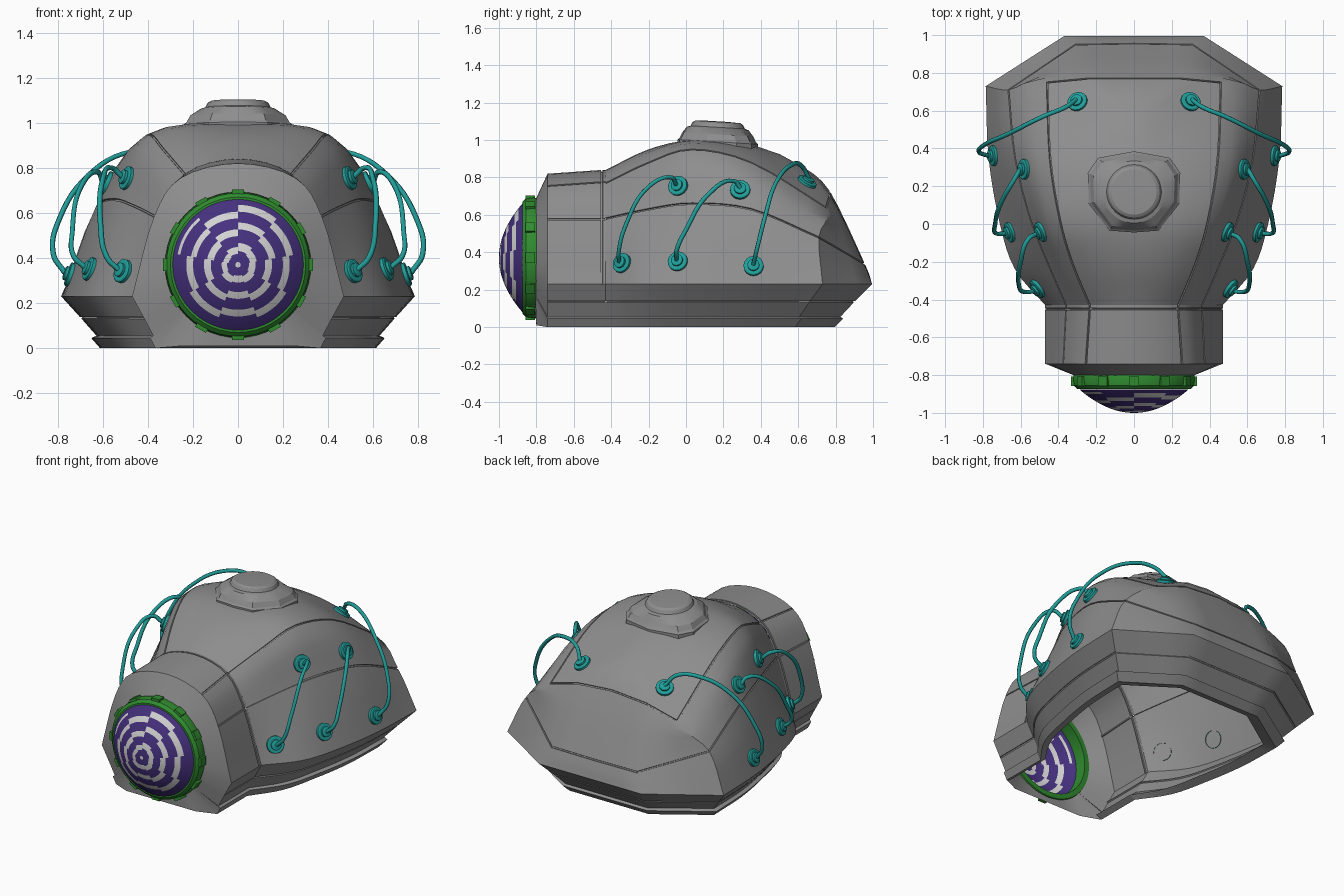
import bpy, bmesh, math
from mathutils import Vector
from mathutils.bvhtree import BVHTree

if "Cube" in bpy.data.objects:
    bpy.data.objects.remove(bpy.data.objects["Cube"])


def material(name, rgb):
    m = bpy.data.materials.new(name)
    m.use_nodes = True
    m.diffuse_color = (*rgb, 1)
    m.node_tree.nodes["Principled BSDF"].inputs["Base Color"].default_value = (*rgb, 1)
    return m


GREY = material("grey_metal", (0.27, 0.27, 0.27))
GREEN = material("green", (0.03, 0.26, 0.03))
PURPLE = material("purple", (0.06, 0.03, 0.21))
WHITE = material("pale_grey", (0.65, 0.65, 0.65))
TEAL = material("teal", (0.015, 0.34, 0.32))


def finish(name, bm, *mats, angle=30):
    me = bpy.data.meshes.new(name)
    bm.to_mesh(me)
    bm.free()
    for m in mats:
        me.materials.append(m)
    me.shade_smooth()
    me.set_sharp_from_angle(angle=math.radians(angle))
    ob = bpy.data.objects.new(name, me)
    bpy.context.collection.objects.link(ob)
    return ob


def spline(a, b, c, d, t):
    return 0.5 * (2 * b + (c - a) * t + (2 * a - 5 * b + 4 * c - d) * t * t
                  + (3 * b - a - 3 * c + d) * t ** 3)


def smooth_path(pts, n, before, after):
    p = [before, *pts, after]
    out = [spline(*p[i:i + 4], k / n) for i in range(len(pts) - 1) for k in range(n)]
    return out + [pts[-1]]


def section(ctrl):
    """Half arch from the under-flange, over the rim, up to the spine."""
    rim, mid, upper, spine = ctrl
    arch = smooth_path(ctrl, 4, 2 * rim - mid, Vector((-upper.x, upper.y, upper.z)))

    def inset(sx, sy, z):
        return Vector((rim.x * sx, rim.y * (sy if rim.y > 0 else 1), z))
    return [inset(.7, .74, .02), inset(.78, .8, 0), inset(.83, .845, .045),
            inset(.8, .83, .055), inset(.89, .905, .135)] + arch


SKIRT_ROW, MID_ROW, UPPER_ROW = 4, 9, 13


def loft(name, stations, groove_rows=(), groove_stations=()):
    """Skin half sections on both sides, then sink the panel grooves."""
    bm = bmesh.new()
    for s in (1, -1):
        g = [[bm.verts.new((p.x * s, p.y, p.z)) for p in st] for st in stations]
        for a, b in zip(g, g[1:]):
            for j in range(len(a) - 1):
                bm.faces.new((a[j], a[j + 1], b[j + 1], b[j]))
        for r in groove_rows:
            for a, b in zip(g, g[1:]):
                bm.edges.get((a[r], b[r])).seam = True
        for i in groove_stations:
            for j in range(SKIRT_ROW + 1, len(g[i]) - 1):
                bm.edges.get((g[i][j], g[i][j + 1])).seam = True
    bmesh.ops.remove_doubles(bm, verts=bm.verts, dist=1e-4)
    bmesh.ops.recalc_face_normals(bm, faces=bm.faces)
    core = Vector((0, 0, .4))
    if sum(f.normal.dot(f.calc_center_median() - core) * f.calc_area() for f in bm.faces) < 0:
        bmesh.ops.reverse_faces(bm, faces=bm.faces)
    seams = [e for e in bm.edges if e.seam and len(e.link_faces) == 2]
    if seams:
        res = bmesh.ops.bevel(bm, geom=seams, offset=.005, offset_type='OFFSET',
                              segments=1, profile=.5, affect='EDGES', clamp_overlap=True)
        bm.normal_update()
        bmesh.ops.inset_region(bm, faces=res["faces"], thickness=.0015, depth=-.008)
    return finish(name, bm, GREY, angle=35)


def revolve(name, profile, loc, axis, mat, segs=24):
    bm = bmesh.new()
    rings = [[bm.verts.new((r * math.cos(a), r * math.sin(a), h))
              for a in (math.tau * k / segs for k in range(segs))] for r, h in profile]
    for a, b in zip(rings, rings[1:]):
        for k in range(segs):
            n = (k + 1) % segs
            bm.faces.new((a[k], a[n], b[n], b[k]))
    bmesh.ops.remove_doubles(bm, verts=bm.verts, dist=1e-5)
    bmesh.ops.recalc_face_normals(bm, faces=bm.faces)
    ob = finish(name, bm, mat)
    ob.location = loc
    ob.rotation_euler = Vector(axis).to_track_quat('Z', 'Y').to_euler()
    return ob


# Body shell: rim, lower panel line, upper panel line and spine, front to back
RIM = [(.47, -.43, .23), (.63, -.24, .23), (.71, 0, .23), (.77, .35, .23),
       (.785, .73, .23), (.37, .995, .23), (0, .995, .23)]
MID = [(.36, -.43, .58), (.46, -.2, .63), (.55, .03, .66), (.63, .35, .63),
       (.665, .71, .48), (.31, .95, .34), (0, .955, .34)]
UPPER = [(.235, -.43, .77), (.33, -.2, .88), (.395, .03, .95), (.445, .35, .88),
         (.46, .75, .64), (.25, .77, .705), (0, .77, .725)]
SPINE = [(0, -.43, .84), (0, -.2, .95), (0, .03, 1), (0, .3, .985),
         (0, .5, .925), (0, .6, .87), (0, .64, .845)]
rows = []
for row in (RIM, MID, UPPER, SPINE):
    p = [Vector(v) for v in row]
    side = smooth_path(p[:5], 4, 2 * p[0] - p[1], 2 * p[4] - p[3])
    back = [p[i].lerp(p[i + 1], t) for i in (4, 5) for t in (1 / 3, 2 / 3, 1)]
    rows.append(side + back)
body = loft("body_shell", [section(c) for c in zip(*rows)],
            groove_rows=(SKIRT_ROW, MID_ROW, UPPER_ROW))

# Neck and the faceted collar around the lens
LENS_Z = .37


def neck_section(y, mid_x, upper_x, top):
    return section([Vector(v) for v in ((.47, y, .23), (mid_x, y, .577),
                                        (upper_x, y, top - .065), (0, y, top))])


neck = [neck_section(-.74, .375, .255, .82), neck_section(-.45, .36, .235, .84),
        neck_section(-.43, .36, .235, .84)]
loft("neck_shell", neck, groove_rows=(SKIRT_ROW, MID_ROW, UPPER_ROW), groove_stations=(1,))
edge = [Vector((x, -.8, .01)) for x in (0, .12, .25)] + neck[0][1:]
hole = []
for p in edge:
    a = math.atan2(p.x, p.z - LENS_Z)
    hole.append(Vector((.31 * math.sin(a), -.805, LENS_Z + .31 * math.cos(a))))
loft("lens_collar", [edge, hole])

# Raised hatch on the crown: angular foot, round cap
half = [(0, .215), (.19, .18), (.245, .1), (.24, -.06), (.13, -.205), (0, -.215)]
outline = [Vector(p) for p in half] + [Vector((-x, y)) for x, y in half[-2:0:-1]]
foot = [a.lerp(b, t / 4) for a, b in zip(outline, outline[1:] + outline[:1]) for t in range(4)]
bm = bmesh.new()
prev = None
for size, z, is_round in ((1, .9, 0), (1, .99, 0), (.95, 1.0, 0), (.88, 1.03, 0),
                          (.165, 1.062, 1), (.145, 1.068, 1), (.135, 1.088, 1),
                          (.12, 1.097, 1), (.05, 1.1, 1)):
    pts = [p.normalized() * size if is_round else p * size for p in foot]
    ring = [bm.verts.new((p.x, .17 + p.y, z - .06 * p.y)) for p in pts]
    if prev:
        for k in range(len(ring)):
            n = (k + 1) % len(ring)
            bm.faces.new((prev[k], prev[n], ring[n], ring[k]))
    prev = ring
bm.faces.new(prev)
bmesh.ops.recalc_face_normals(bm, faces=bm.faces)
finish("crown_hatch", bm, GREY, angle=20)

# Lens dome with a stepped labyrinth of pale bands
JOGS = [.03, .012, -.004, .012, -.004, .012, -.006, -.02, .002]
R, NR, NA, PITCH = .29, 48, 90, .078
bm = bmesh.new()
rings = []
for i in range(NR + 1):
    r = R * i / NR
    y = -.875 - .125 * (1 - (r / R) ** 2)
    rings.append([bm.verts.new((r * math.sin(t), y, LENS_Z + r * math.cos(t)))
                  for t in (math.tau * k / NA for k in range(NA))])
for i in range(NR):
    for k in range(NA):
        n = (k + 1) % NA
        f = bm.faces.new((rings[i][k], rings[i][n], rings[i + 1][n], rings[i + 1][k]))
        r = R * (i + .5) / NR
        jog = JOGS[k // 10] * min(1, r / .15)
        pale = ((r - jog) / PITCH) % 1 > .62 and .03 < r < .272
        f.material_index = int(pale or r < .014)
bmesh.ops.remove_doubles(bm, verts=bm.verts, dist=1e-5)
bmesh.ops.recalc_face_normals(bm, faces=bm.faces)
finish("lens_dome", bm, PURPLE, WHITE)

# Green lens ring with lugs
revolve("lens_ring", [(.285, 0), (.318, 0), (.324, .02), (.318, .06), (.3, .078),
                      (.285, .078), (.285, 0)], (0, -.795, LENS_Z), (0, -1, 0), GREEN, 48)
bm = bmesh.new()
for k in range(12):
    a = math.tau * k / 12
    made = bmesh.ops.create_cube(bm, size=1)["verts"]
    for v in made:
        t, d, h = v.co.x * .055, v.co.y * .05, .313 + v.co.z * .04
        v.co = (h * math.sin(a) + t * math.cos(a), -.832 + d,
                LENS_Z + h * math.cos(a) - t * math.sin(a))
finish("lens_ring_lugs", bm, GREEN)

# Cables with a socket at each end, mirrored
CABLES = {
    "front": [(.51, -.05, .76), (.56, -.08, .8), (.6, -.2, .75), (.61, -.32, .55),
              (.58, -.36, .4), (.52, -.35, .345)],
    "middle": [(.575, .29, .73), (.62, .26, .78), (.7, .12, .71), (.735, 0, .52),
               (.73, -.05, .41), (.68, -.05, .36)],
    "rear": [(.31, .66, .8), (.36, .62, .86), (.48, .57, .87), (.66, .48, .77),
             (.79, .42, .58), (.82, .38, .42), (.77, .36, .335)],
}
SOCKET = [(.054, -.006), (.054, .014), (.048, .018), (.032, .018), (.032, .03),
          (.022, .034), (0, .034)]
tree = BVHTree.FromPolygons([v.co for v in body.data.vertices],
                            [p.vertices[:] for p in body.data.polygons])
for label, path in CABLES.items():
    for s, side in ((1, "left"), (-1, "right")):
        pts = [Vector((x * s, y, z)) for x, y, z in path]
        for end, part in ((0, "upper"), (-1, "lower")):
            loc, normal, _, _ = tree.find_nearest(pts[end])
            if normal.x * s < 0:
                normal = -normal
            revolve(f"{label}_{part}_socket_{side}", SOCKET, loc, normal, TEAL, 16)
            pts[end] = loc + normal * .03
        cu = bpy.data.curves.new(f"{label}_cable_{side}", 'CURVE')
        cu.dimensions = '3D'
        cu.bevel_depth = .012
        cu.bevel_resolution = 1
        cu.resolution_u = 6
        sp = cu.splines.new('BEZIER')
        sp.bezier_points.add(len(pts) - 1)
        for b, p in zip(sp.bezier_points, pts):
            b.co = p
            b.handle_left_type = b.handle_right_type = 'AUTO'
        cu.materials.append(TEAL)
        bpy.context.collection.objects.link(bpy.data.objects.new(cu.name, cu))
